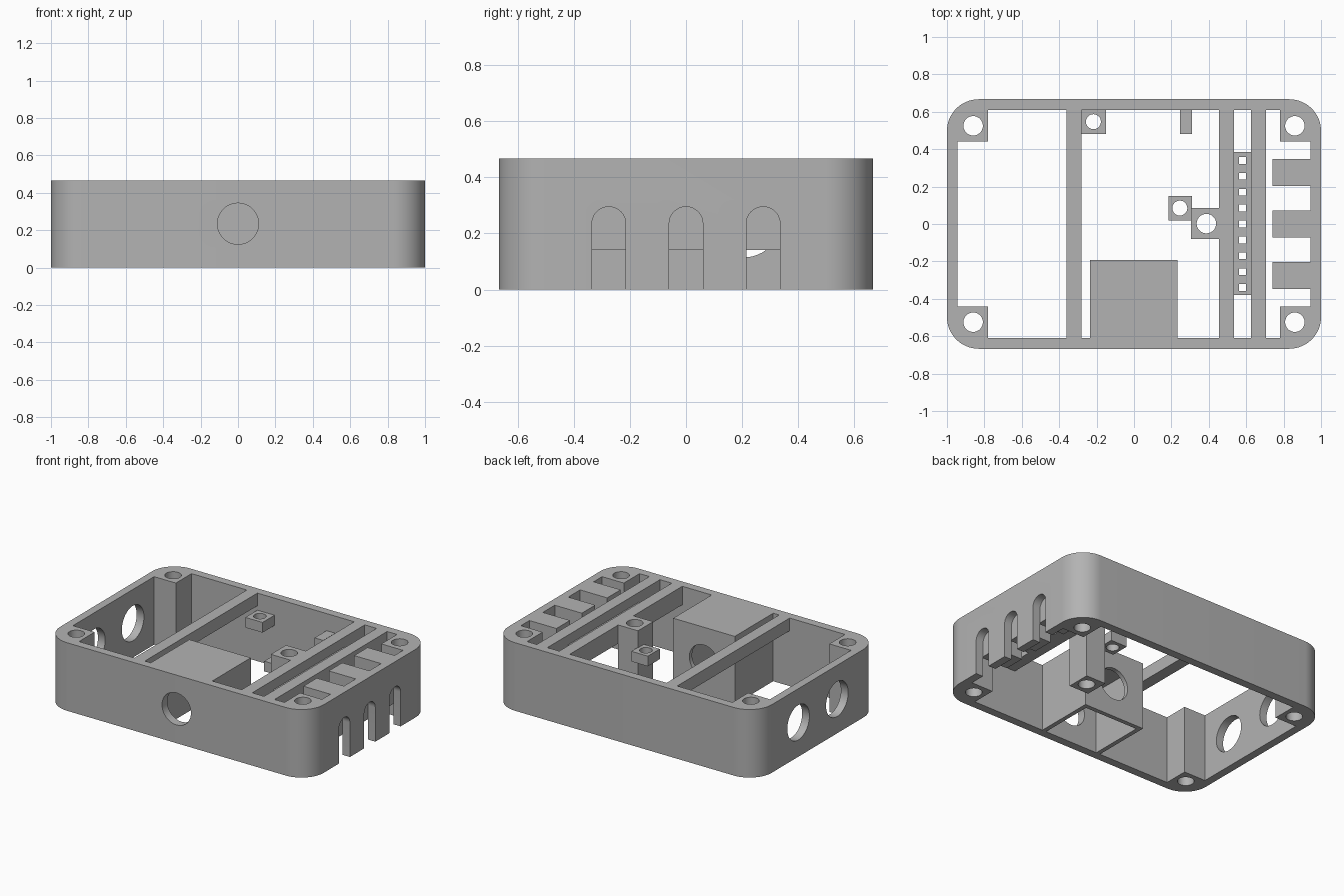
import bpy, bmesh, math
from mathutils import Vector

if "Cube" in bpy.data.objects:
    bpy.data.objects.remove(bpy.data.objects["Cube"])

grey = bpy.data.materials.new("grey_plastic")
grey.use_nodes = True
colour = (0.45, 0.45, 0.45, 1)
grey.diffuse_color = colour
grey.node_tree.nodes["Principled BSDF"].inputs["Base Color"].default_value = colour

HEIGHT = 0.467
IN_X, IN_Y = 0.945, 0.61      # inner faces of the walls
OUT_X, OUT_Y = 1.0, 0.667     # outer faces of the walls
MID_Z = 0.235


def prism(name, outline, start, end, axis="Z"):
    """Extrude a 2D outline along an axis; outline is (x,y), (y,z) or (x,z)."""
    place = {"Z": lambda a, b, t: (a, b, t),
             "X": lambda a, b, t: (t, a, b),
             "Y": lambda a, b, t: (a, t, b)}[axis]
    bm = bmesh.new()
    face = bm.faces.new([bm.verts.new(place(a, b, start)) for a, b in outline])
    grown = bmesh.ops.extrude_face_region(bm, geom=[face])["geom"]
    shift = Vector(place(0, 0, end - start))
    bmesh.ops.translate(bm, vec=shift,
                        verts=[g for g in grown if isinstance(g, bmesh.types.BMVert)])
    bmesh.ops.recalc_face_normals(bm, faces=bm.faces)
    mesh = bpy.data.meshes.new(name)
    bm.to_mesh(mesh)
    bm.free()
    mesh.materials.append(grey)
    obj = bpy.data.objects.new(name, mesh)
    bpy.context.collection.objects.link(obj)
    return obj


def box(name, x0, x1, y0, y1, z0=0.0, z1=HEIGHT):
    return prism(name, [(x0, y0), (x1, y0), (x1, y1), (x0, y1)], z0, z1)


def arc(cx, cy, r, a0=0, a1=360, steps=48):
    count = steps if a1 - a0 == 360 else steps + 1
    angles = [math.radians(a0 + (a1 - a0) * i / steps) for i in range(count)]
    return [(cx + r * math.cos(a), cy + r * math.sin(a)) for a in angles]


def cut(obj, cutter):
    cutter.hide_render = True
    mod = obj.modifiers.new("cut", "BOOLEAN")
    mod.operation, mod.solver, mod.object = "DIFFERENCE", "EXACT", cutter
    bpy.ops.object.select_all(action="DESELECT")
    bpy.context.view_layer.objects.active = obj
    obj.select_set(True)
    bpy.ops.object.modifier_apply(modifier=mod.name)
    bpy.data.objects.remove(cutter)


def smooth(obj):
    bpy.ops.object.select_all(action="DESELECT")
    bpy.context.view_layer.objects.active = obj
    obj.select_set(True)
    bpy.ops.object.shade_smooth_by_angle(angle=math.radians(30))


def drill(obj, x, y, r):
    cut(obj, prism("drill", arc(x, y, r), -0.1, 0.6))
    smooth(obj)


# Outer wall ring with rounded corners
R = 0.17
outline = []
for sx, sy, a in ((1, 1, 0), (-1, 1, 90), (-1, -1, 180), (1, -1, 270)):
    outline += arc(sx * (OUT_X - R), sy * (OUT_Y - R), R, a, a + 90, 16)
walls = prism("outer_walls", outline, 0, HEIGHT)
cut(walls, box("cavity", -IN_X, IN_X, -IN_Y, IN_Y, -0.1, 0.6))

# Round openings in the front and the right-hand end
cut(walls, prism("front_opening", arc(0, MID_Z, 0.11), -0.8, -0.5, "Y"))
for y in (-0.21, 0.21):
    cut(walls, prism("side_opening", arc(y, MID_Z, 0.12), -1.1, -0.9, "X"))

# Arched cable slots, each with a block behind it
for i, y in enumerate((-0.275, 0, 0.275)):
    arch = [(y - 0.06, -0.1), (y + 0.06, -0.1)] + arc(y, MID_Z, 0.06, 0, 180, 20)
    cut(walls, prism("cable_slot", arch, 0.9, 1.1, "X"))
    box(f"cable_block_{i + 1}", 0.74, IN_X, y - 0.073, y + 0.073, 0.14)
smooth(walls)

# Corner screw posts
for sx in (-1, 1):
    for sy in (-1, 1):
        xs = sorted((sx * 0.78, sx * IN_X))
        ys = sorted((sy * 0.44, sy * IN_Y))
        post = box("corner_post", *xs, *ys)
        drill(post, sx * 0.86, sy * 0.525, 0.052)

# Cross bars
for name, x0, x1, z0 in (("left_bar", -0.36, -0.28, 0.38),
                         ("inner_bar", 0.455, 0.535, 0.34),
                         ("outer_bar", 0.625, 0.705, 0.34)):
    box(name, x0, x1, -IN_Y, IN_Y, z0)

# Perforated strip between the two bars
strip = box("perforated_strip", 0.535, 0.625, -0.38, 0.385, 0.34, 0.4)
for i in range(9):
    y = (i - 4) * 0.085
    cut(strip, box("pin_hole", 0.562, 0.598, y - 0.018, y + 0.018, 0.2, 0.5))

# Central screw post and small mounting lugs
centre_post = box("centre_post", 0.305, 0.455, -0.08, 0.085)
drill(centre_post, 0.387, 0.002, 0.052)
lug = box("centre_lug", 0.185, 0.31, 0.02, 0.15, 0.28, 0.35)
drill(lug, 0.245, 0.085, 0.04)
lug = box("back_lug", -0.28, -0.15, 0.48, IN_Y, 0.28, 0.35)
drill(lug, -0.217, 0.547, 0.04)
box("back_rest", 0.245, 0.31, 0.48, IN_Y, 0.28, 0.35)

# Hollow housing behind the front opening, open underneath
housing = box("front_housing", -0.235, 0.232, -IN_Y, -0.193)
cut(housing, box("housing_cavity", -0.205, 0.202, -0.7, -0.223, -0.1, 0.437))
cut(housing, prism("housing_opening", arc(0, MID_Z, 0.11), -0.3, -0.1, "Y"))
smooth(housing)
